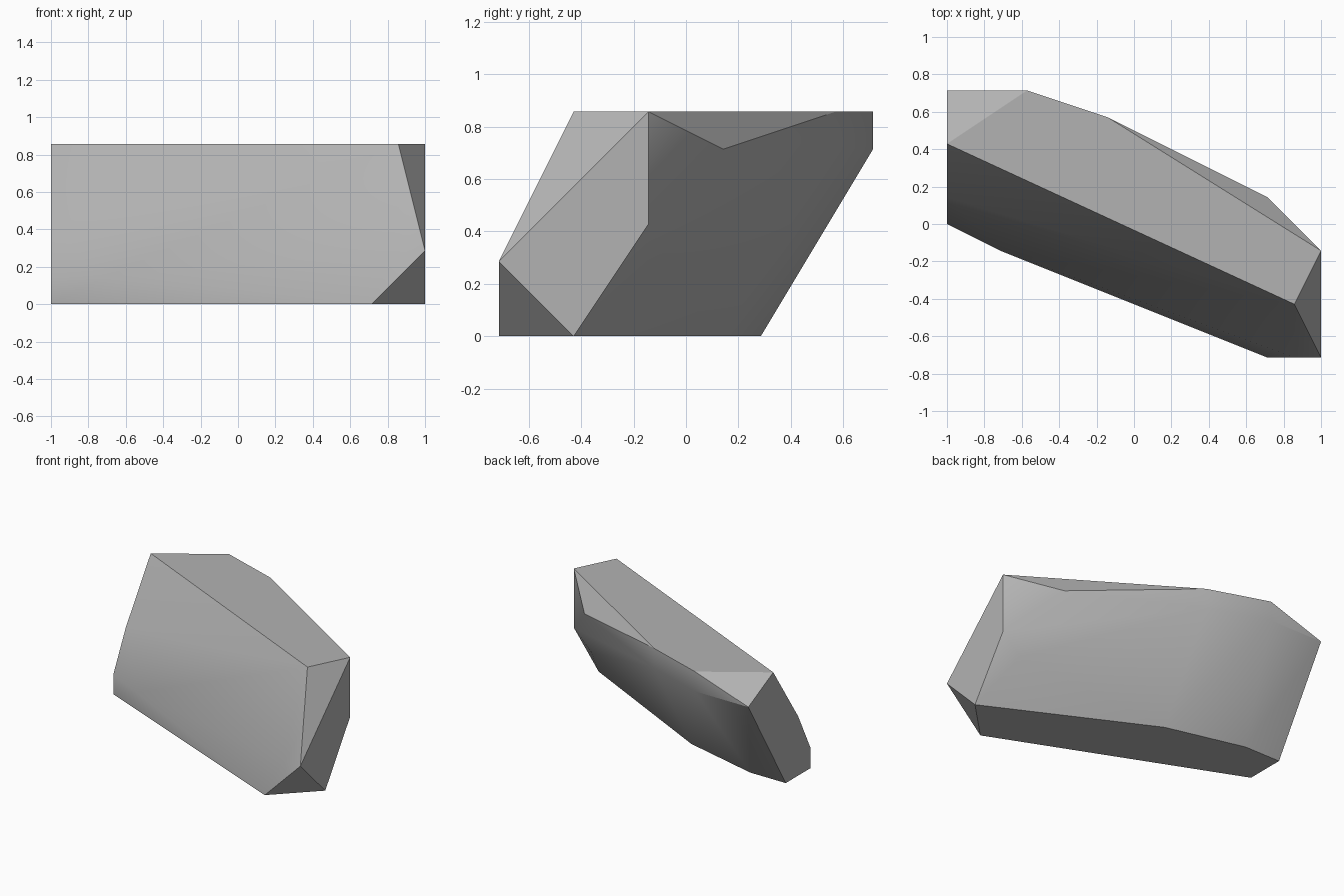
import bpy
import bmesh
import math

cube = bpy.data.objects.get("Cube")
if cube:
    bpy.data.objects.remove(cube, do_unlink=True)

UNIT = 1.0 / 7.0  # corners sit on a regular lattice

# Stone outlines, one list of corners (x, y) per height step
levels = {
    0: [(-7, 0), (-7, 2), (-5, 2), (-1, 1), (7, -3), (5, -5)],
    1: [(-7, 0), (-5, -1)],
    2: [(7, -5), (6, -5), (6, -1)],
    3: [(-7, 1), (7, -1)],
    5: [(-7, 5), (-4, 5), (-1, 4), (5, 1)],
    6: [(-7, 3), (-4, 5), (-1, 4), (7, -1), (6, -3)],
}

# Plain grey stone
stone_grey = bpy.data.materials.new("stone_grey")
stone_grey.use_nodes = True
colour = (0.45, 0.45, 0.45, 1.0)
stone_grey.diffuse_color = colour
shader = next(n for n in stone_grey.node_tree.nodes if n.type == 'BSDF_PRINCIPLED')
shader.inputs["Base Color"].default_value = colour
shader.inputs["Roughness"].default_value = 0.9

# Wrap the outlines in one faceted body
bm = bmesh.new()
for height, outline in levels.items():
    for x, y in outline:
        bm.verts.new((x * UNIT, y * UNIT, height * UNIT))
hull = bmesh.ops.convex_hull(bm, input=bm.verts[:], use_existing_faces=False)
loose = [v for v in bm.verts if not v.link_faces]
bmesh.ops.delete(bm, geom=loose, context='VERTS')

# Merge coplanar triangles into clean faces
bmesh.ops.dissolve_limit(bm, angle_limit=math.radians(0.5),
                         verts=bm.verts[:], edges=bm.edges[:])
bmesh.ops.recalc_face_normals(bm, faces=bm.faces[:])

mesh = bpy.data.meshes.new("rock")
bm.to_mesh(mesh)
bm.free()
mesh.materials.append(stone_grey)
rock = bpy.data.objects.new("rock", mesh)
bpy.context.collection.objects.link(rock)

# Soft shading across gentle bends, crisp ridges elsewhere
bpy.ops.object.select_all(action='DESELECT')
rock.select_set(True)
bpy.context.view_layer.objects.active = rock
bpy.ops.object.shade_smooth_by_angle(angle=math.radians(30))
